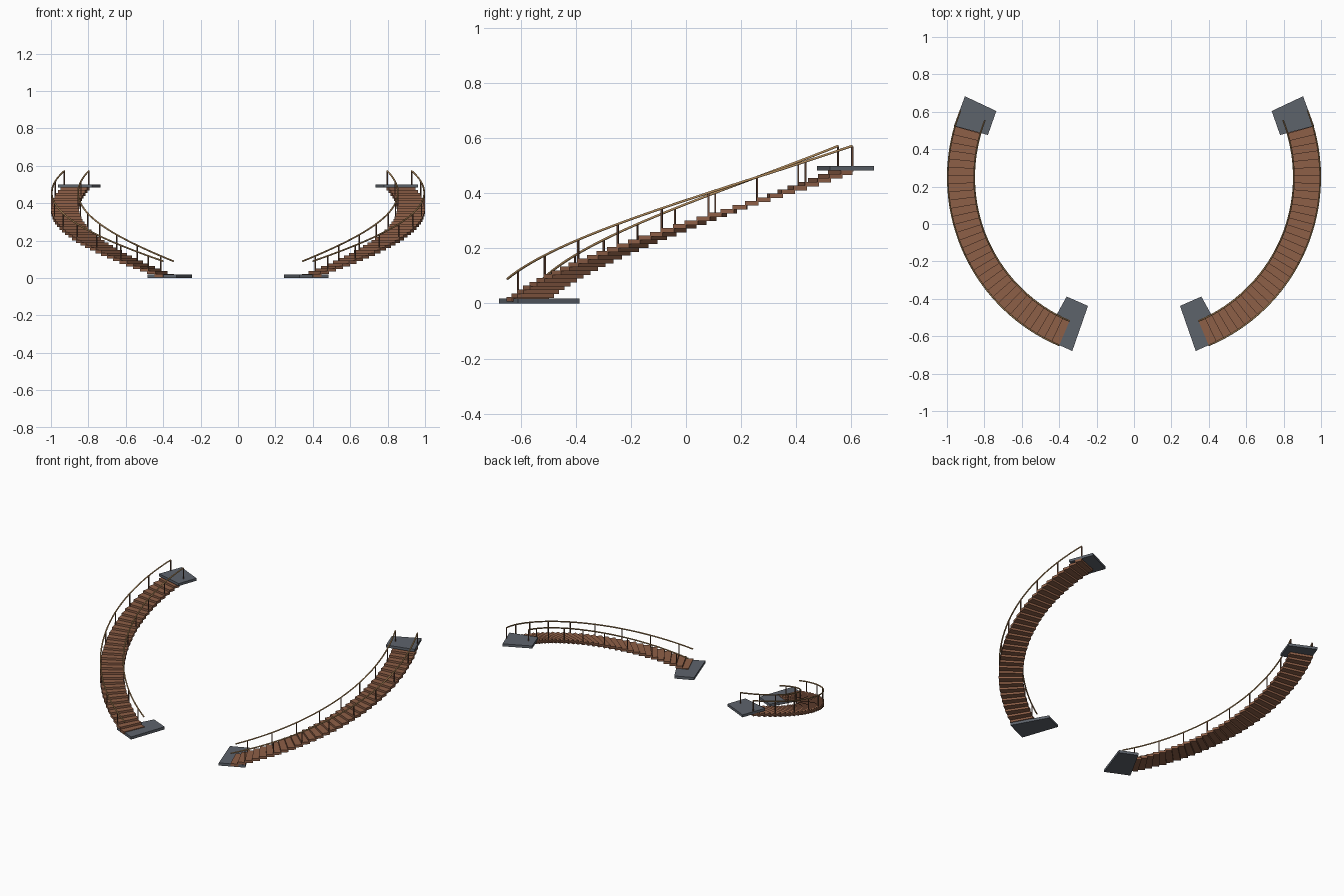
import bpy, bmesh
from math import radians, cos, sin

cube = bpy.data.objects.get("Cube")
if cube:
    bpy.data.objects.remove(cube)

CENTRE_X, CENTRE_Y = 0.02, 0.25      # centre of the stair arc
INNER, OUTER = 0.83, 0.98            # tread radii
START, END = -67.1, 21.3             # arc in degrees
TREADS = 34
PITCH = (END - START) / TREADS
FIRST_TOP, LAST_TOP = 0.023, 0.484
RISE = (LAST_TOP - FIRST_TOP) / (TREADS - 1)


def material(name, rgb):
    m = bpy.data.materials.new(name)
    m.use_nodes = True
    m.diffuse_color = (*rgb, 1)
    m.node_tree.nodes["Principled BSDF"].inputs["Base Color"].default_value = (*rgb, 1)
    return m


WOOD = material("brown wood", (0.27, 0.115, 0.063))
STONE = material("slate grey", (0.11, 0.125, 0.148))
RAIL = material("golden wood", (0.46, 0.27, 0.11))
POST = material("dark brown", (0.16, 0.075, 0.045))


def polar(side, radius, deg):
    a = radians(deg)
    return side * (CENTRE_X + radius * cos(a)), CENTRE_Y + radius * sin(a)


def add_prism(bm, outline, z0, z1):
    low = [bm.verts.new((x, y, z0)) for x, y in outline]
    high = [bm.verts.new((x, y, z1)) for x, y in outline]
    bm.faces.new(low[::-1])
    bm.faces.new(high)
    n = len(outline)
    for i in range(n):
        j = (i + 1) % n
        bm.faces.new((low[i], low[j], high[j], high[i]))


def finish(bm, name, mat):
    bmesh.ops.recalc_face_normals(bm, faces=bm.faces)
    me = bpy.data.meshes.new(name)
    bm.to_mesh(me)
    bm.free()
    me.materials.append(mat)
    bpy.context.collection.objects.link(bpy.data.objects.new(name, me))


def rail_height(deg):
    return 0.09 + 0.483 * (deg - START) / (END - START)


def tread_top(index):
    return FIRST_TOP + index * RISE


def build_treads(side, label):
    bm = bmesh.new()
    for i in range(TREADS):
        a = START + i * PITCH
        b = a + PITCH + (0.3 if i < TREADS - 1 else 0)
        outline = [polar(side, INNER, a), polar(side, OUTER, a),
                   polar(side, OUTER, b), polar(side, INNER, b)]
        add_prism(bm, outline, tread_top(i) - 0.0165, tread_top(i))
    finish(bm, label + "_treads", WOOD)


def build_landing(side, name, corners, z0, z1):
    bm = bmesh.new()
    add_prism(bm, [(side * x, y) for x, y in corners], z0, z1)
    finish(bm, name, STONE)


def build_handrail(side, name, radius):
    cu = bpy.data.curves.new(name, 'CURVE')
    cu.dimensions = '3D'
    cu.bevel_depth = 0.0045
    cu.bevel_resolution = 2
    cu.use_fill_caps = True
    sp = cu.splines.new('POLY')
    sp.points.add(TREADS)
    for i, p in enumerate(sp.points):
        deg = START + i * PITCH
        p.co = (*polar(side, radius, deg), rail_height(deg), 1)
    cu.materials.append(RAIL)
    bpy.context.collection.objects.link(bpy.data.objects.new(name, cu))


def build_posts(side, name, radius):
    # A slim square post at every fourth tread edge, up to the last one
    bm = bmesh.new()
    half = 0.003
    turn = 0.18
    for i in range(2, TREADS + 1, 4):
        deg = START + i * PITCH
        outline = [polar(side, radius + dr, deg + da)
                   for dr, da in ((-half, -turn), (half, -turn), (half, turn), (-half, turn))]
        add_prism(bm, outline, tread_top(i - 1) - 0.005, rail_height(deg) - 0.002)
    finish(bm, name, POST)


LOWER = [(0.36, -0.388), (0.246, -0.438), (0.33, -0.679), (0.483, -0.61)]
UPPER = [(0.904, 0.683), (0.736, 0.604), (0.781, 0.476), (0.963, 0.524)]

# Two mirrored flights
for side, label in ((1, "left"), (-1, "right")):
    build_treads(side, label)
    build_landing(side, label + "_lower_landing", LOWER, 0, 0.018)
    build_landing(side, label + "_upper_landing", UPPER, 0.483, 0.5)
    for edge, radius in (("inner", INNER + 0.005), ("outer", OUTER - 0.0045)):
        build_handrail(side, f"{label}_{edge}_handrail", radius)
        build_posts(side, f"{label}_{edge}_posts", radius)
